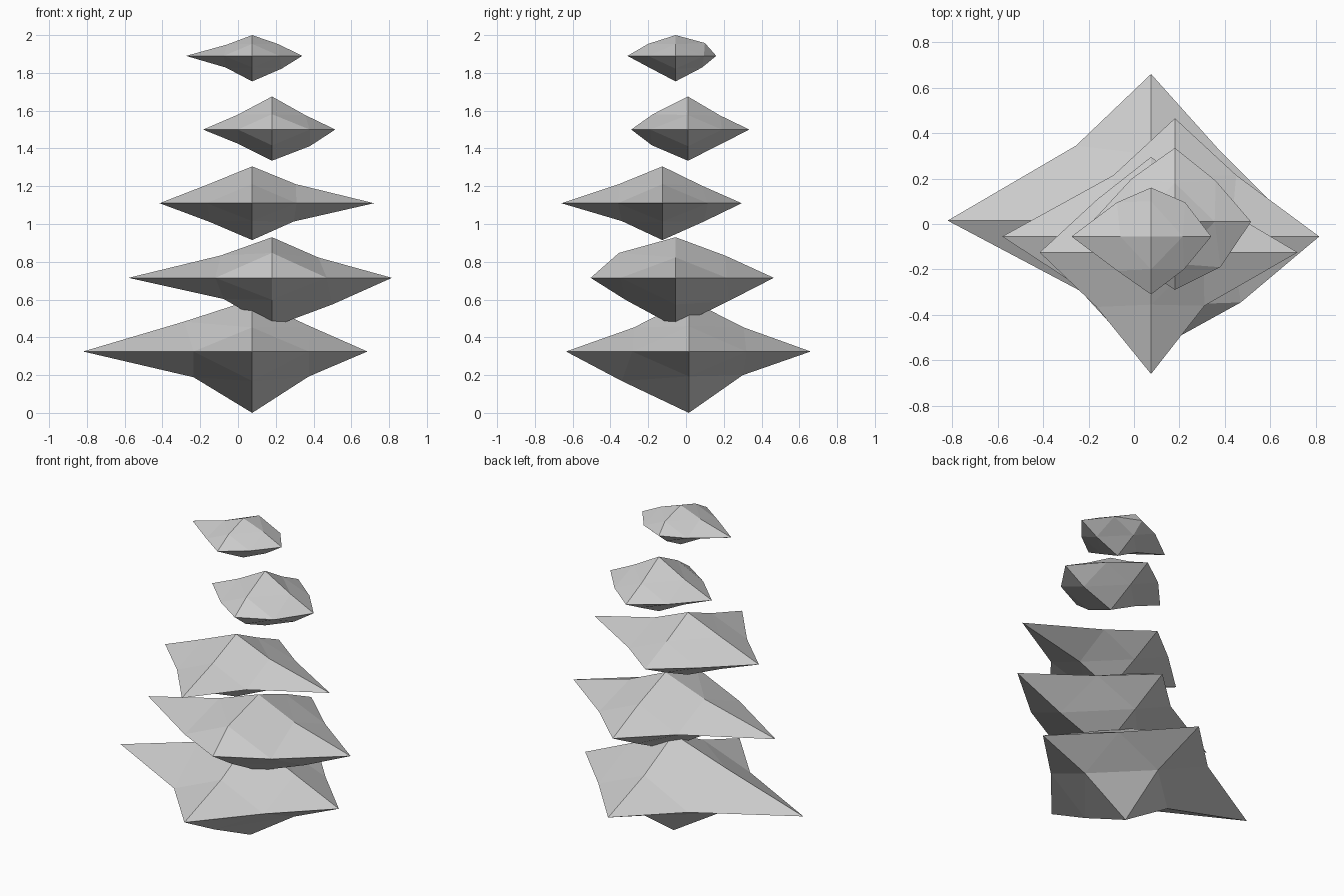
import bpy
import bmesh
from mathutils import Vector

if "Cube" in bpy.data.objects:
    bpy.data.objects.remove(bpy.data.objects["Cube"])

FLAT = 0.44  # vertical squash of every tier

# name, centre, tips (+x -x +y -y +z -z),
# bulge of mid-edge points in order ++ +- -+ -- for the xz, yz and xy planes
TIERS = [
    ("tier_1_base", (.075, .015, .325), (.61, .895, .645, .65, .275, .325),
     (.305, .30, .36, .31), (.29, .285, .29, .355), (.305, .30, .33, .31)),
    ("tier_2", (.18, -.055, .715), (.635, .76, .52, .45, .215, .26),
     (.245, .32, .27, .255), (.265, .28, .30, .265), (.27, .29, .27, .30)),
    ("tier_3", (.075, -.125, 1.11), (.645, .49, .42, .535, .195, .195),
     (.23, .22, .23, .225), (.21, .22, .23, .215), (.24, .235, .235, .24)),
    ("tier_4", (.18, .01, 1.5), (.335, .365, .325, .30, .175, .165),
     (.175, .20, .18, .175), (.17, .175, .185, .19), (.18, .20, .19, .18)),
    ("tier_5_top", (.075, -.055, 1.89), (.265, .35, .215, .255, .11, .135),
     (.14, .155, .135, .14), (.155, .14, .145, .14), (.15, .145, .15, .15)),
]


def build_tier(name, centre, tips, xz, yz, xy):
    """Octahedron split once, every point pushed out by its own amount."""
    bm = bmesh.new()
    c = Vector(centre)
    points = {}

    def add(key, offset):
        points[key] = bm.verts.new(c + offset)

    # six tips
    for i, length in enumerate(tips):
        offset = Vector((0, 0, 0))
        offset[i // 2] = length * (1 if i % 2 == 0 else -1)
        key = [0, 0, 0]
        key[i // 2] = 1 if i % 2 == 0 else -1
        add(tuple(key), offset)

    # twelve mid-edge points
    signs = ((1, 1), (1, -1), (-1, 1), (-1, -1))
    for (a, b), bulges in (((0, 2), xz), ((1, 2), yz), ((0, 1), xy)):
        for (sa, sb), m in zip(signs, bulges):
            key = [0, 0, 0]
            key[a], key[b] = sa, sb
            add(tuple(key), Vector((key[0] * m, key[1] * m, key[2] * m * FLAT)))

    # four triangles in each octant
    for sx in (1, -1):
        for sy in (1, -1):
            for sz in (1, -1):
                x, y, z = points[sx, 0, 0], points[0, sy, 0], points[0, 0, sz]
                mxy, myz, mxz = points[sx, sy, 0], points[0, sy, sz], points[sx, 0, sz]
                for tri in ((x, mxy, mxz), (y, myz, mxy), (z, mxz, myz), (mxy, myz, mxz)):
                    bm.faces.new(tri if sx * sy * sz > 0 else tri[::-1])

    bmesh.ops.recalc_face_normals(bm, faces=bm.faces)
    mesh = bpy.data.meshes.new(name)
    bm.to_mesh(mesh)
    bm.free()
    bpy.context.collection.objects.link(bpy.data.objects.new(name, mesh))


for tier in TIERS:
    build_tier(*tier)
